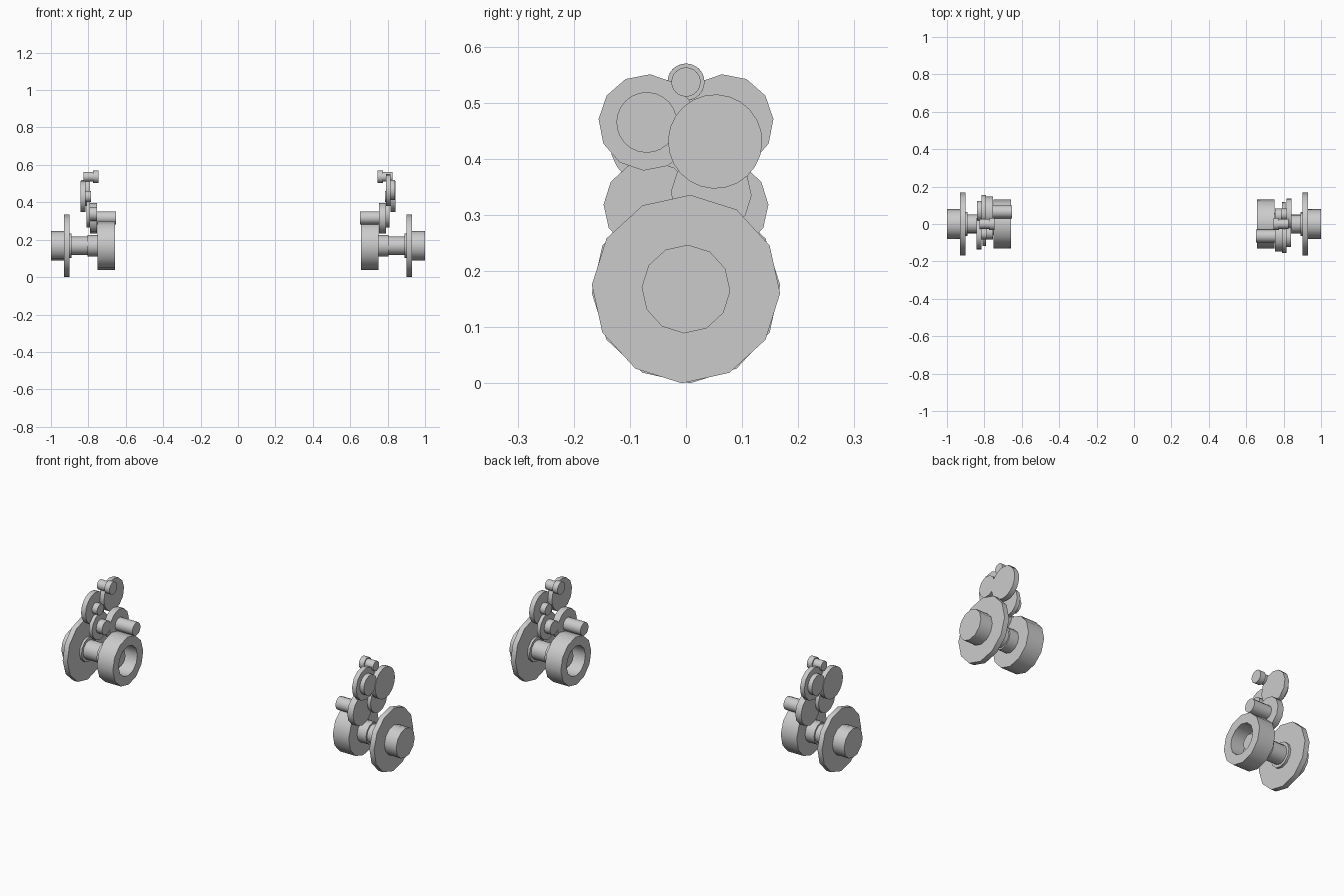
import bpy, bmesh, math

if "Cube" in bpy.data.objects:
    bpy.data.objects.remove(bpy.data.objects["Cube"])

grey = bpy.data.materials.new("light grey")
grey.use_nodes = True
GREY = (0.6, 0.6, 0.6, 1)
grey.diffuse_color = GREY
grey.node_tree.nodes["Principled BSDF"].inputs["Base Color"].default_value = GREY


def turned(name, y, z, profile, sides=12, turn=-2.5):
    """Spin a (x, radius) profile around an x-directed axis, once per side of the model."""
    for label, sign in (("left", 1), ("right", -1)):
        bm = bmesh.new()
        rings = []
        for x, r in profile:
            ring = []
            for i in range(sides):
                a = math.radians(turn) + math.tau * i / sides
                ring.append(bm.verts.new((sign * x, sign * (y + r * math.cos(a)),
                                          z + r * math.sin(a))))
            rings.append(ring)
        for a, b in zip(rings, rings[1:]):
            for i in range(sides):
                j = (i + 1) % sides
                bm.faces.new((a[i], a[j], b[j], b[i]))
        bm.faces.new(rings[0])
        bm.faces.new(rings[-1])
        bmesh.ops.recalc_face_normals(bm, faces=bm.faces[:])
        mesh = bpy.data.meshes.new(f"{label}_{name}")
        bm.to_mesh(mesh)
        bm.free()
        mesh.materials.append(grey)
        obj = bpy.data.objects.new(mesh.name, mesh)
        bpy.context.collection.objects.link(obj)
        bpy.ops.object.select_all(action="DESELECT")
        obj.select_set(True)
        bpy.context.view_layer.objects.active = obj
        bpy.ops.object.shade_smooth_by_angle(angle=math.radians(40))


def disc(name, y, z, r, x0, x1, sides=12, turn=-2.5):
    turned(name, y, z, [(x0, r), (x1, r)], sides, turn)


# Wheel axle: stepped shaft, flange and outer hub
AXLE = 0.168
turned("axle_shaft", 0, AXLE, [(0.70, 0.04), (0.74, 0.04), (0.74, 0.058), (0.805, 0.058),
                               (0.805, 0.05), (0.89, 0.05), (0.89, 0.065), (0.91, 0.065)])
disc("wheel_flange", 0, AXLE, 0.168, 0.902, 0.93)
disc("wheel_hub", 0, AXLE, 0.079, 0.93, 1.0)

# Hollow drum, open towards the middle
turned("drum", 0, AXLE, [(0.735, 0.08), (0.657, 0.08), (0.657, 0.13), (0.752, 0.13)])

# Final reduction gear and the long pinion that drives the drum
disc("final_gear", -0.065, 0.315, 0.082, 0.755, 0.79)
disc("final_pinion", -0.065, 0.317, 0.035, 0.652, 0.755)

# Third gear and pinion
disc("third_gear", 0.045, 0.338, 0.072, 0.79, 0.81)
disc("third_pinion", 0.045, 0.338, 0.037, 0.755, 0.79)

# Second gear and pinion
disc("second_gear", 0.052, 0.431, 0.084, 0.815, 0.842, 24)
disc("second_pinion", 0.052, 0.431, 0.03, 0.785, 0.815)

# First gear and its outer boss
disc("first_gear", -0.07, 0.465, 0.086, 0.79, 0.815, 12, -4)
disc("first_boss", -0.07, 0.465, 0.054, 0.815, 0.839, 24)

# Input pinion at the top, thicker on its inner end
turned("input_pinion", 0, 0.537, [(0.745, 0.033), (0.775, 0.033),
                                  (0.775, 0.026), (0.825, 0.026)], 24)
